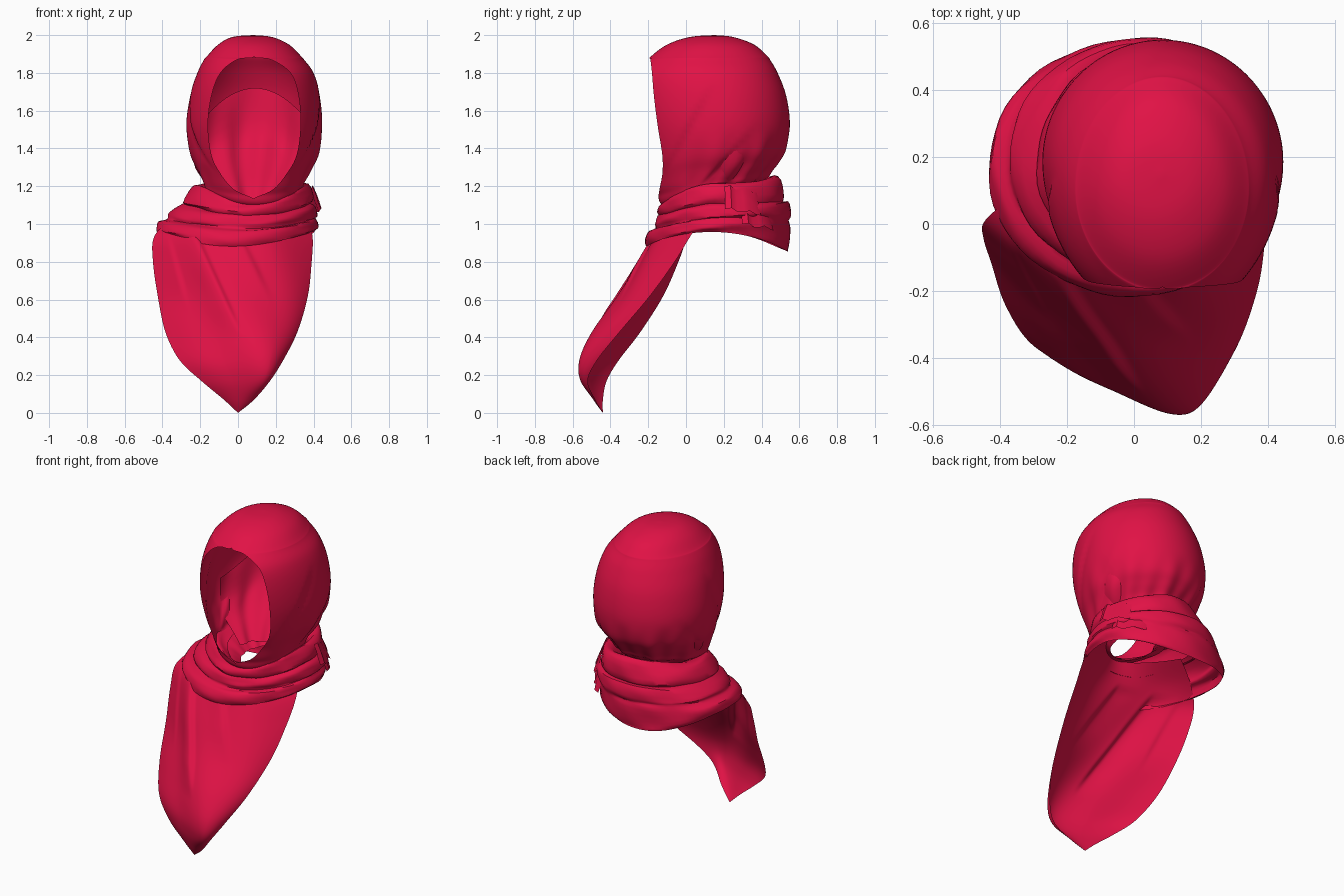
import bpy, bmesh, math, random
from mathutils import Vector

if "Cube" in bpy.data.objects:
    bpy.data.objects.remove(bpy.data.objects["Cube"])

random.seed(4)
mat = bpy.data.materials.new("crimson_cloth")
mat.diffuse_color = (0.75, 0.006, 0.06, 1)
mat.use_nodes = True
mat.node_tree.nodes["Principled BSDF"].inputs["Base Color"].default_value = mat.diffuse_color


def smooth_rows(rows, steps):
    """Catmull-Rom interpolation between parameter rows."""
    out = []
    for i in range(len(rows) - 1):
        p0, p1 = rows[max(i - 1, 0)], rows[i]
        p2, p3 = rows[i + 1], rows[min(i + 2, len(rows) - 1)]
        for k in range(steps):
            t = k / steps
            out.append([0.5 * (2 * b + (c - a) * t + (2 * a - 5 * b + 4 * c - d) * t * t
                               + (3 * b - a - 3 * c + d) * t ** 3)
                        for a, b, c, d in zip(p0, p1, p2, p3)])
    out.append(list(rows[-1]))
    return out


def sheet(name, grid, closed=False):
    """Skin a grid of points as a cloth sheet."""
    bm = bmesh.new()
    vs = [[bm.verts.new(p) for p in row] for row in grid]
    n = len(grid[0])
    for a, b in zip(vs, vs[1:]):
        for j in range(n if closed else n - 1):
            k = (j + 1) % n
            bm.faces.new((a[j], a[k], b[k], b[j]))
    bmesh.ops.remove_doubles(bm, verts=bm.verts, dist=0.0005)
    bmesh.ops.recalc_face_normals(bm, faces=bm.faces)
    me = bpy.data.meshes.new(name)
    bm.to_mesh(me)
    bm.free()
    ob = bpy.data.objects.new(name, me)
    bpy.context.collection.objects.link(ob)
    me.materials.append(mat)
    bpy.ops.object.select_all(action='DESELECT')
    ob.select_set(True)
    bpy.context.view_layer.objects.active = ob
    bpy.ops.object.shade_smooth_by_angle(angle=math.radians(40))
    return ob


# Hood: front z, back z, left x, right x, front y, back y, opening half width
hood_rows = [
    (2.00, 2.00, .08, .08, .15, .15, 0),
    (1.99, 1.99, -.03, .18, .02, .25, 0),
    (1.95, 1.95, -.105, .27, -.10, .36, 0),
    (1.885, 1.89, -.165, .335, -.188, .43, 0),
    (1.87, 1.87, -.18, .35, -.188, .445, .09),
    (1.80, 1.80, -.215, .40, -.18, .485, .185),
    (1.68, 1.68, -.255, .435, -.17, .53, .23),
    (1.52, 1.53, -.275, .447, -.15, .55, .245),
    (1.36, 1.40, -.255, .425, -.125, .53, .225),
    (1.26, 1.33, -.22, .385, -.125, .49, .175),
    (1.18, 1.28, -.19, .355, -.14, .45, .105),
    (1.135, 1.25, -.175, .34, -.145, .43, 0),
    (1.10, 1.22, -.13, .31, -.125, .39, 0),
    (1.09, 1.15, -.07, .26, -.07, .31, 0),
    (1.07, 1.09, -.02, .22, -.03, .25, 0)]
N = 120
grid = []
for zf, zb, xl, xr, yf, yb, w in smooth_rows(hood_rows, 5):
    w = max(w, 0)
    cx, a = (xl + xr) / 2, (xr - xl) / 2
    cy = yf + (yb - yf) * 0.47
    t0 = math.asin(min(w / a, .9)) if a > .001 else 0
    bf = (cy - yf) / math.cos(t0)
    row = []
    for j in range(N + 1):
        t = t0 + (2 * math.pi - 2 * t0) * j / N
        s, c = math.sin(t), math.cos(t)
        z = zf + (zb - zf) * (1 - c) / 2
        # gathers toward the nape
        low = max(0, min(1, (1.5 - z) / .25)) * (1 - max(c, 0)) ** 2
        r = 1 + .03 * low * math.sin(9 * t + 5 * z) + .02 * low * math.sin(17 * t - 8 * z)
        y = cy - (bf if c > 0 else yb - cy) * c * r
        # diagonal tucks sweeping from the chin up over each side
        for y0, z0, slope, ztop in ((-.1, 1.32, .55, 1.76), (.1, 1.24, .95, 1.54)):
            d = y - (y0 + (z - z0) * slope)
            if z0 - .05 < z < ztop and d > 0:
                fade = min(1, (ztop - z) / .2, (z - z0 + .05) / .08)
                r -= .06 * min(1, d / .02) * math.exp(-d / .06) * abs(s) * fade
        row.append((cx + a * s * r, y, z))
    grid.append(row)
sheet("hood", grid)

# Pleated lining inside the back of the hood, running down to the chin
lining_rows = [  # z, centre y, half width, depth
    (1.72, .17, .335, .338), (1.50, .16, .315, .335), (1.35, .14, .275, .27),
    (1.22, .12, .20, .18), (1.12, .10, .14, .13)]
grid = []
for i, (z, cy, a, b) in enumerate(smooth_rows(lining_rows, 4)):
    row = []
    for j in range(41):
        t = math.pi * (.5 + j / 40)
        r = 1 + .06 * math.sin(9 * t + 2 * z) * min(1, i / 6)
        side = .25 * math.sin(t) ** 2 * max(0, z - 1.12) / .6
        row.append((.09 + a * r * math.sin(t), cy - b * r * math.cos(t), z - side))
    grid.append(row)
sheet("hood_lining", grid)


def wrap(name, rows, amp):
    """Neck wrap: left x, right x, front y, back y, front z, side z, back z."""
    g = []
    for i, (xl, xr, yf, yb, zf, zs, zb) in enumerate(smooth_rows(rows, 3)):
        ring = []
        for j in range(64):
            t = 2 * math.pi * j / 64
            s, c = math.sin(t), math.cos(t)
            r = 1 + amp * math.sin(5 * t + i * .9) + amp * .5 * math.sin(11 * t - i)
            z = zs + ((zf if c > 0 else zb) - zs) * c * c
            ring.append(((xl + xr) / 2 + (xr - xl) / 2 * s * r,
                         (yf + yb) / 2 - (yb - yf) / 2 * c * r,
                         z + amp * .5 * math.sin(3 * t + i)))
        g.append(ring)
    sheet(name, g, True)


# Upper and lower turns around the neck
wrap("upper_neck_wrap", [
    (-.12, .30, -.08, .38, 1.10, 1.16, 1.17),
    (-.20, .36, -.11, .45, 1.12, 1.21, 1.25),
    (-.245, .39, -.135, .50, 1.10, 1.19, 1.23),
    (-.29, .395, -.15, .52, 1.06, 1.12, 1.13),
    (-.25, .36, -.12, .48, 1.03, 1.08, 1.09)], .012)
wrap("lower_neck_wrap", [
    (-.26, .37, -.12, .48, 1.05, 1.12, 1.11),
    (-.33, .41, -.15, .54, 1.04, 1.09, 1.12),
    (-.37, .42, -.165, .555, 1.00, 1.05, 1.05),
    (-.375, .41, -.16, .545, .975, 1.03, 1.02),
    (-.42, .425, -.195, .55, .965, 1.01, .98),
    (-.435, .42, -.215, .545, .92, .975, .88),
    (-.425, .405, -.21, .54, .885, .96, .85)], .008)

# Front drape, rising under the wraps: z, left edge xy, middle xy, right edge xy
drape_rows = [
    (1.10, -.22, .16, .05, -.08, .32, .16),
    (1.02, -.36, .08, 0, -.125, .37, .08),
    (.93, -.445, .01, 0, -.175, .395, .02),
    (.80, -.45, -.04, .0, -.255, .39, -.06),
    (.62, -.425, -.12, .03, -.36, .37, -.19),
    (.43, -.385, -.24, .06, -.485, .315, -.35),
    (.28, -.31, -.355, .07, -.55, .24, -.47),
    (.17, -.195, -.42, .07, -.55, .17, -.52),
    (.07, -.075, -.44, .02, -.49, .085, -.48),
    (.0, 0, -.44, 0, -.44, 0, -.44)]
# Diagonal folds: x at z = 0.9, slope, lowest z, depth
folds = [(-.21, .46, .4, .028), (-.37, .28, .55, .018), (.02, .5, .6, .016)]
grid = []
for z, xl, yl, xm, ym, xr, yr in smooth_rows(drape_rows, 6):
    row = []
    for j in range(91):
        u = j / 90
        k = ((1 - u) * (1 - 2 * u), 4 * u * (1 - u), u * (2 * u - 1))
        x = k[0] * xl + k[1] * xm + k[2] * xr
        y = k[0] * yl + k[1] * ym + k[2] * yr
        inner = min(1, 5 * u * (1 - u))
        for x0, slope, zlow, depth in folds:
            d = x - (x0 + (.9 - z) * slope)
            if zlow < z < .98:
                f = math.exp(-(d / .1) ** 2) if d < 0 else max(0, 1 - d / .025)
                y -= depth * f * min(1, (z - zlow) / .15, (.98 - z) / .04) * inner
        y += .01 * math.sin(14 * x + 9 * z) * inner * min(1, z / .3)
        row.append((x, y, max(z, 0)))
    grid.append(row)
sheet("front_drape", grid)

# Loose cloth end tucked into the wraps on the right
for i, (ang, zt) in enumerate([(1.85, 1.2), (2.1, 1.12)]):
    g = []
    for k in range(4):
        row = []
        for j in range(7):
            t = ang + .55 * (j / 6 - .4)
            r = .36 + .014 * k + .008 * (j % 2) + random.uniform(-.003, .003)
            row.append(Vector((.035 + r * math.sin(t), .185 - r * math.cos(t) * .92,
                               zt - .04 * k - .03 * (j / 6) + .01 * math.sin(j * 2))))
        g.append(row)
    sheet("tucked_end_%d" % (i + 1), g)
